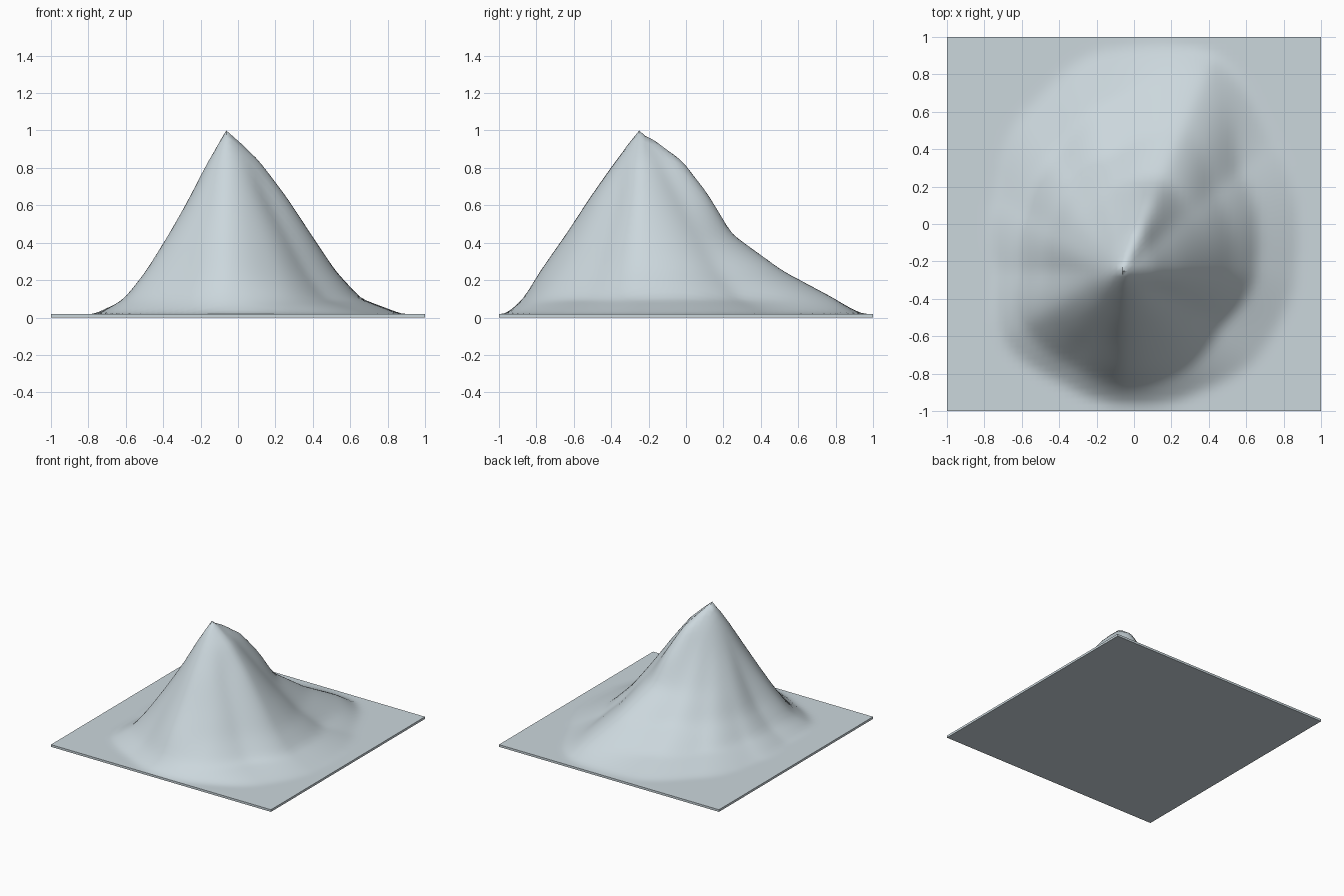
import bpy, bmesh, math

if "Cube" in bpy.data.objects:
    bpy.data.objects.remove(bpy.data.objects["Cube"])

PEAK = (-0.0625, -0.25)
BASE = 0.018
LEVELS = [1.0, 0.85, 0.65, 0.45, 0.25, 0.10, BASE]
# compass direction from the peak (degrees): distance at which each level is reached
SPURS = [
    (0,   .17, .32, .45, .58, .71, .93),
    (40,  .17, .32, .47, .64, .82, 1.06),
    (67,  .25, .41, .53, .83, 1.13, 1.25),
    (95,  .15, .29, .43, .63, .90, 1.18),
    (120, .11, .23, .36, .52, .72, 1.00),
    (150, .09, .20, .32, .44, .58, .78),
    (180, .09, .19, .29, .40, .53, .68),
    (210, .10, .21, .34, .48, .60, .74),
    (240, .11, .23, .35, .47, .57, .68),
    (270, .12, .26, .39, .53, .62, .71),
    (300, .12, .25, .37, .50, .62, .76),
    (330, .13, .24, .36, .48, .60, .86),
]


def radii(angle):
    """Blend the level distances of the two neighbouring directions."""
    ring = SPURS + [(360,) + SPURS[0][1:]]
    for a, b in zip(ring, ring[1:]):
        if a[0] <= angle <= b[0]:
            t = (angle - a[0]) / (b[0] - a[0])
            t = 0.5 * t + 0.5 * t * t * (3 - 2 * t)
            return [0.0] + [p + (q - p) * t for p, q in zip(a[1:], b[1:])]


def height(x, y):
    dx, dy = x - PEAK[0], y - PEAK[1]
    r = math.hypot(dx, dy)
    rs = radii(math.degrees(math.atan2(dy, dx)) % 360)
    for i in range(len(rs) - 1):
        if r <= rs[i + 1]:
            t = (r - rs[i]) / (rs[i + 1] - rs[i])
            return LEVELS[i] + (LEVELS[i + 1] - LEVELS[i]) * t
    return BASE


# mountain terrain: displaced grid
N = 64
bm = bmesh.new()
bmesh.ops.create_grid(bm, x_segments=N, y_segments=N, size=1.0)
for v in bm.verts:
    v.co.z = height(v.co.x, v.co.y)

# soften creases between the levels, keeping the summit and the rim
for _ in range(2):
    new = {}
    for v in bm.verts:
        if v.is_boundary or v.co.z > 0.9:
            continue
        avg = sum(e.other_vert(v).co.z for e in v.link_edges) / len(v.link_edges)
        new[v] = 0.5 * v.co.z + 0.5 * avg
    for v, z in new.items():
        v.co.z = z

# slab: walls down to the ground and a flat underside
for v in bm.verts:
    if v.is_boundary:
        v.co.z = BASE
rim = [e for e in bm.edges if e.is_boundary]
walls = bmesh.ops.extrude_edge_only(bm, edges=rim)["geom"]
for v in walls:
    if isinstance(v, bmesh.types.BMVert):
        v.co.z = 0.0
bmesh.ops.holes_fill(bm, edges=[e for e in bm.edges if e.is_boundary], sides=0)
bmesh.ops.recalc_face_normals(bm, faces=bm.faces)

mesh = bpy.data.meshes.new("mountain")
bm.to_mesh(mesh)
bm.free()
mountain = bpy.data.objects.new("mountain", mesh)
bpy.context.collection.objects.link(mountain)

stone = bpy.data.materials.new("pale grey stone")
stone.diffuse_color = (0.60, 0.68, 0.72, 1)
stone.use_nodes = True
stone.node_tree.nodes["Principled BSDF"].inputs["Base Color"].default_value = stone.diffuse_color
mesh.materials.append(stone)

bpy.context.view_layer.objects.active = mountain
mountain.select_set(True)
bpy.ops.object.shade_smooth_by_angle(angle=math.radians(50))
